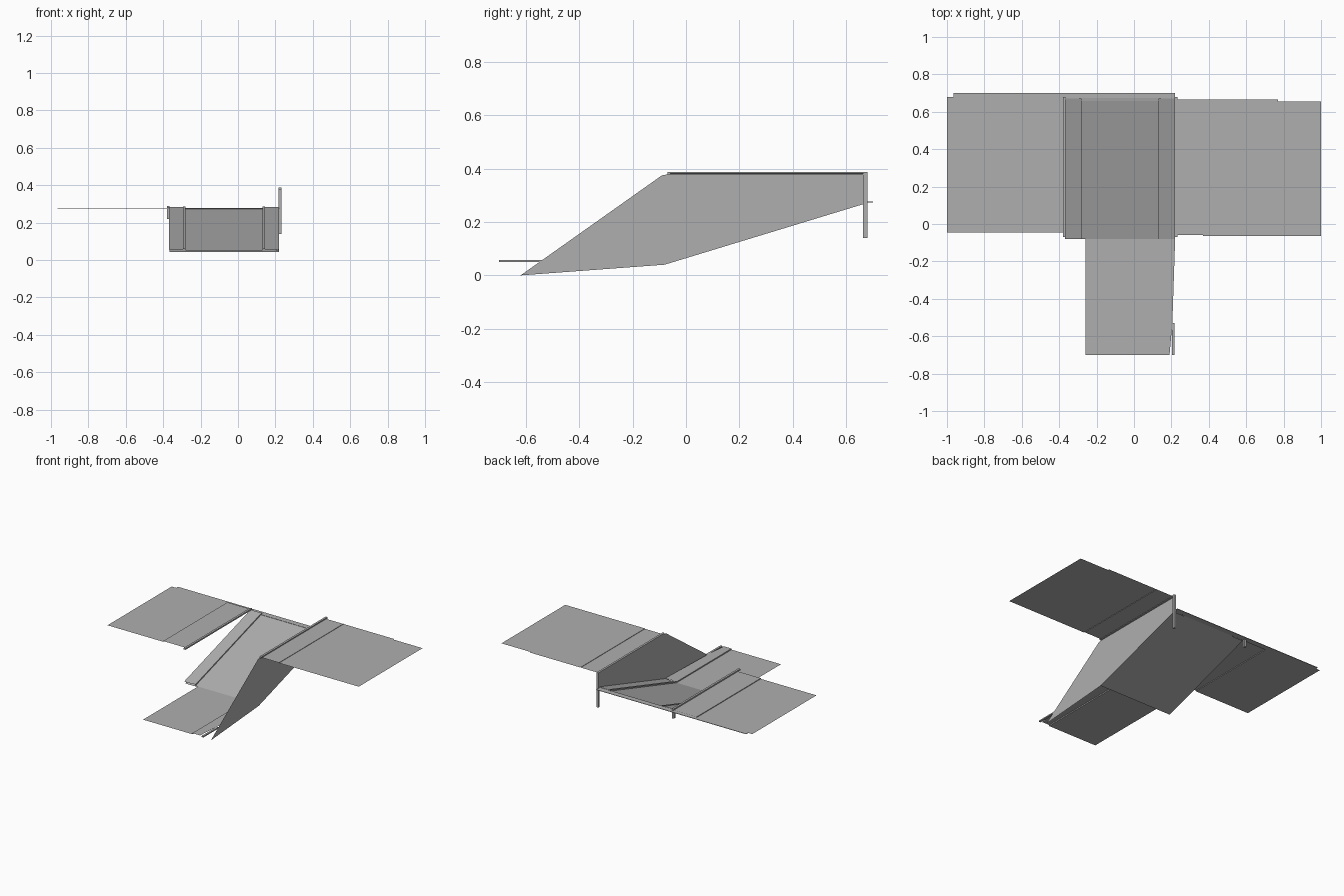
import bpy

if "Cube" in bpy.data.objects:
    bpy.data.objects.remove(bpy.data.objects["Cube"])

concrete = bpy.data.materials.new("concrete")
concrete.diffuse_color = (0.43, 0.43, 0.43, 1)
concrete.use_nodes = True
concrete.node_tree.nodes["Principled BSDF"].inputs["Base Color"].default_value = concrete.diffuse_color


def make_mesh(name, verts, faces):
    mesh = bpy.data.meshes.new(name)
    mesh.from_pydata(verts, [], faces)
    mesh.update()
    mesh.materials.append(concrete)
    obj = bpy.data.objects.new(name, mesh)
    bpy.context.collection.objects.link(obj)
    return obj


def sweep(name, section, path, closed=False):
    """Carry an (x, z) cross-section along a (y, z) path."""
    n = len(section)
    verts = [(x, y, z + dz) for y, z in path for x, dz in section]
    faces = []
    for r in range(len(path) - 1):
        for i in range(n if closed else n - 1):
            j = (i + 1) % n
            a, b = r * n, (r + 1) * n
            faces.append((a + i, a + j, b + j, b + i))
    if closed:
        faces += [tuple(range(n)), tuple(range(len(verts) - n, len(verts)))]
    return make_mesh(name, verts, faces)


def sheet(name, x0, x1, y0, y1, z):
    return sweep(name, [(x0, z), (x1, z)], [(y0, 0), (y1, 0)])


def box(name, x0, x1, y0, y1, z0, z1):
    return sweep(name, [(x0, z0), (x1, z0), (x1, z1), (x0, z1)],
                 [(y0, 0), (y1, 0)], closed=True)


ramp = [(-0.08, 0.05), (0.67, 0.277)]
ramp_under = [(-0.075, 0.042), (0.66, 0.27)]

# Lower road, sloping road and the sheet beneath it
sheet("lower_road", -0.26, 0.13, -0.70, -0.08, 0.05)
sweep("ramp_road", [(-0.28, 0), (0.13, 0)], ramp)
sweep("ramp_base", [(-0.365, 0), (0.22, 0)], ramp_under)

# Raised sidewalks with a curb face
sweep("left_sidewalk", [(-0.37, 0.006), (-0.295, 0.006), (-0.295, 0.009),
                        (-0.28, 0.009), (-0.28, 0)], ramp)
sweep("right_ramp_sidewalk", [(0.13, 0), (0.13, 0.009), (0.145, 0.009),
                              (0.145, 0.006), (0.22, 0.006)], ramp)
make_mesh("right_lower_sidewalk",
          [(0.13, -0.70, 0.05), (0.13, -0.70, 0.058), (0.19, -0.70, 0.058),
           (0.13, -0.08, 0.05), (0.13, -0.08, 0.058), (0.22, -0.08, 0.058),
           (0.205, -0.53, 0.058)],
          [(0, 1, 4, 3), (1, 2, 6, 5, 4)])
box("outer_curb", 0.203, 0.217, -0.70, -0.53, 0.05, 0.058)

# Retaining wall
wall = [(-0.62, 0), (-0.08, 0.04), (0.675, 0.27), (0.675, 0.38), (-0.06, 0.38), (-0.09, 0.375)]
make_mesh("retaining_wall", [(0.22, y, z) for y, z in wall], [tuple(range(6))])

# Edge trims and rear posts on both sides
for side, x0, x1, top, post_foot in (("right", 0.217, 0.232, 0.387, 0.14),
                                     ("left", -0.38, -0.365, 0.29, 0.22)):
    box(side + "_edge_trim", x0, x1, -0.07, 0.68, top - 0.010, top)
    box(side + "_rear_post", x0, x1, 0.664, 0.68, post_foot, top - 0.010)

# Upper terrace on the right, with a fine joint line beside its sidewalk
sheet("right_terrace_inner", 0.37, 0.77, -0.065, 0.665, 0.38)
sheet("right_terrace_outer", 0.77, 1.0, -0.065, 0.655, 0.38)
sweep("right_terrace_sidewalk",
      [(0.225, 0.380), (0.366, 0.380), (0.366, 0.383), (0.37, 0.383), (0.37, 0.38)],
      [(-0.06, 0), (0.665, 0)])

# Lower terrace on the left and the ledge behind
sheet("left_terrace", -1.0, -0.56, -0.045, 0.68, 0.276)
sweep("left_terrace_sidewalk", [(-0.56, 0.276), (-0.56, 0.281), (-0.37, 0.281)],
      [(-0.045, 0), (0.68, 0)])
box("rear_ledge", -0.965, 0.22, 0.66, 0.70, 0.273, 0.276)
